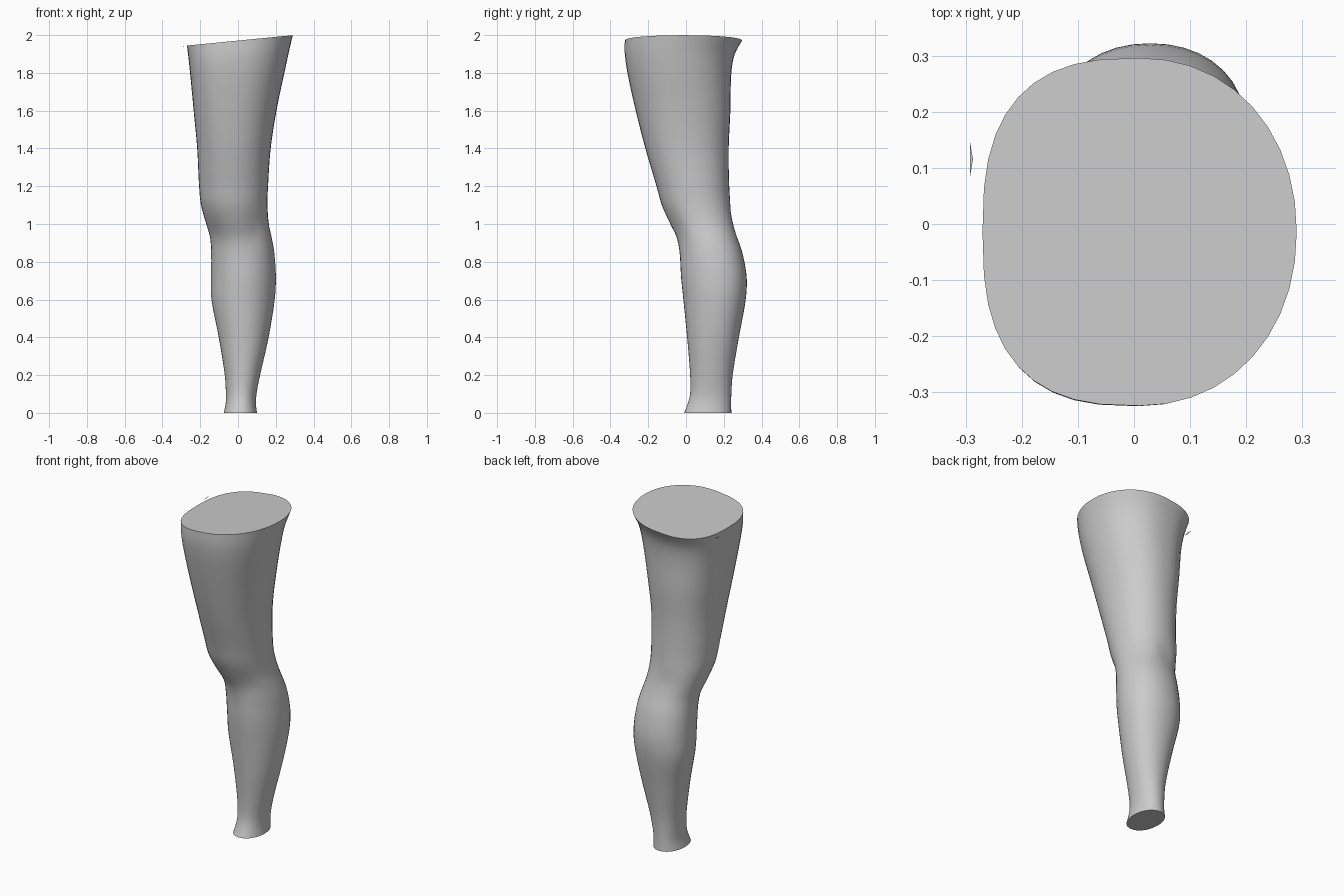
import bpy, bmesh, math

if "Cube" in bpy.data.objects:
    bpy.data.objects.remove(bpy.data.objects["Cube"])

# Leg profile: height, left x, right x, front y, back y
PROFILE = [
    (0.00, -0.075, 0.100, -0.010, 0.240),
    (0.05, -0.065, 0.095, 0.010, 0.239),
    (0.10, -0.064, 0.098, 0.022, 0.240),
    (0.20, -0.070, 0.117, 0.022, 0.247),
    (0.40, -0.102, 0.162, 0.006, 0.280),
    (0.60, -0.140, 0.194, -0.014, 0.316),
    (0.72, -0.142, 0.200, -0.026, 0.321),
    (0.85, -0.142, 0.192, -0.034, 0.298),
    (0.93, -0.148, 0.178, -0.050, 0.272),
    (1.00, -0.168, 0.163, -0.083, 0.255),
    (1.10, -0.196, 0.156, -0.128, 0.238),
    (1.20, -0.206, 0.159, -0.156, 0.229),
    (1.40, -0.216, 0.173, -0.215, 0.226),
    (1.60, -0.234, 0.205, -0.266, 0.235),
    (1.80, -0.252, 0.249, -0.310, 0.240),
    (1.90, -0.262, 0.272, -0.324, 0.258),
    (1.972, -0.270, 0.290, -0.324, 0.296),
]
SIDES, ROWS, TOP = 40, 64, 1.972


def slope(i, c):
    a, b = PROFILE[max(i - 1, 0)], PROFILE[min(i + 1, len(PROFILE) - 1)]
    return (b[c] - a[c]) / (b[0] - a[0])


def sample(z):
    """Smooth interpolation of the profile at height z."""
    i = max(k for k in range(len(PROFILE) - 1) if PROFILE[k][0] <= z)
    p, q = PROFILE[i], PROFILE[i + 1]
    h = q[0] - p[0]
    t = (z - p[0]) / h
    return [(2*t**3 - 3*t**2 + 1) * p[c] + (t**3 - 2*t*t + t) * h * slope(i, c)
            + (3*t*t - 2*t**3) * q[c] + (t**3 - t*t) * h * slope(i + 1, c)
            for c in range(1, 5)]


def bump(x, z, cx, cz, wx, wz):
    return math.exp(-((x - cx) / wx) ** 2 - ((z - cz) / wz) ** 2)


def ring(z):
    l, r, f, b = sample(z)
    cx, cy, rx, ry = (l + r) / 2, (f + b) / 2, (r - l) / 2, (b - f) / 2
    thigh = min(max((z - 1.2) / 0.7, 0), 1)
    calf = math.exp(-((z - 0.65) / 0.4) ** 2)
    tilt = min(max((z - 1.4) / (TOP - 1.4), 0), 1)
    pts = []
    for k in range(SIDES):
        a = 2 * math.pi * k / SIDES
        c, s = math.cos(a), math.sin(a)
        # inner side of the thigh is flatter, the shin is narrower than the calf
        n = 2.1 + (0.6 * thigh if c < 0 else 0)
        x = math.copysign(abs(c) ** (2 / n), c) * (1 + 0.09 * calf * s)
        y = math.copysign(abs(s) ** (2 / n), s)
        x, y = cx + rx * x, cy + ry * y
        if s < 0:    # hollows beside and below the kneecap
            y += 0.012 * -s * (bump(x, z, -0.12, 0.94, 0.05, 0.07)
                               + bump(x, z, 0.10, 0.98, 0.05, 0.09))
        else:        # hollow behind the knee
            y -= 0.010 * s * bump(x, z, -0.03, 1.02, 0.06, 0.08)
        pts.append((x, y, z + tilt * 0.098 * (x - 0.01)))
    return pts


def make_object(name, bm):
    bmesh.ops.recalc_face_normals(bm, faces=bm.faces)
    mesh = bpy.data.meshes.new(name)
    bm.to_mesh(mesh)
    bm.free()
    ob = bpy.data.objects.new(name, mesh)
    bpy.context.collection.objects.link(ob)
    return ob


# Leg: lofted rings with a flat ankle cut and a tilted thigh cut
bm = bmesh.new()
rings = [[bm.verts.new(p) for p in ring(TOP * i / ROWS)] for i in range(ROWS + 1)]
for lo, hi in zip(rings, rings[1:]):
    for k in range(SIDES):
        j = (k + 1) % SIDES
        bm.faces.new((lo[k], lo[j], hi[j], hi[k]))
bm.faces.new(rings[0][::-1])
bm.faces.new(rings[-1])
leg = make_object("leg", bm)
bpy.context.view_layer.objects.active = leg
leg.select_set(True)
bpy.ops.object.shade_smooth_by_angle(angle=math.radians(35))

# Loose sliver beside the inner edge of the thigh cut
bm = bmesh.new()
bmesh.ops.convex_hull(bm, input=[bm.verts.new(p) for p in (
    (-0.292, 0.085, 1.938), (-0.292, 0.145, 1.943),
    (-0.287, 0.115, 1.942), (-0.291, 0.112, 1.936))])
make_object("loose_sliver", bm)
